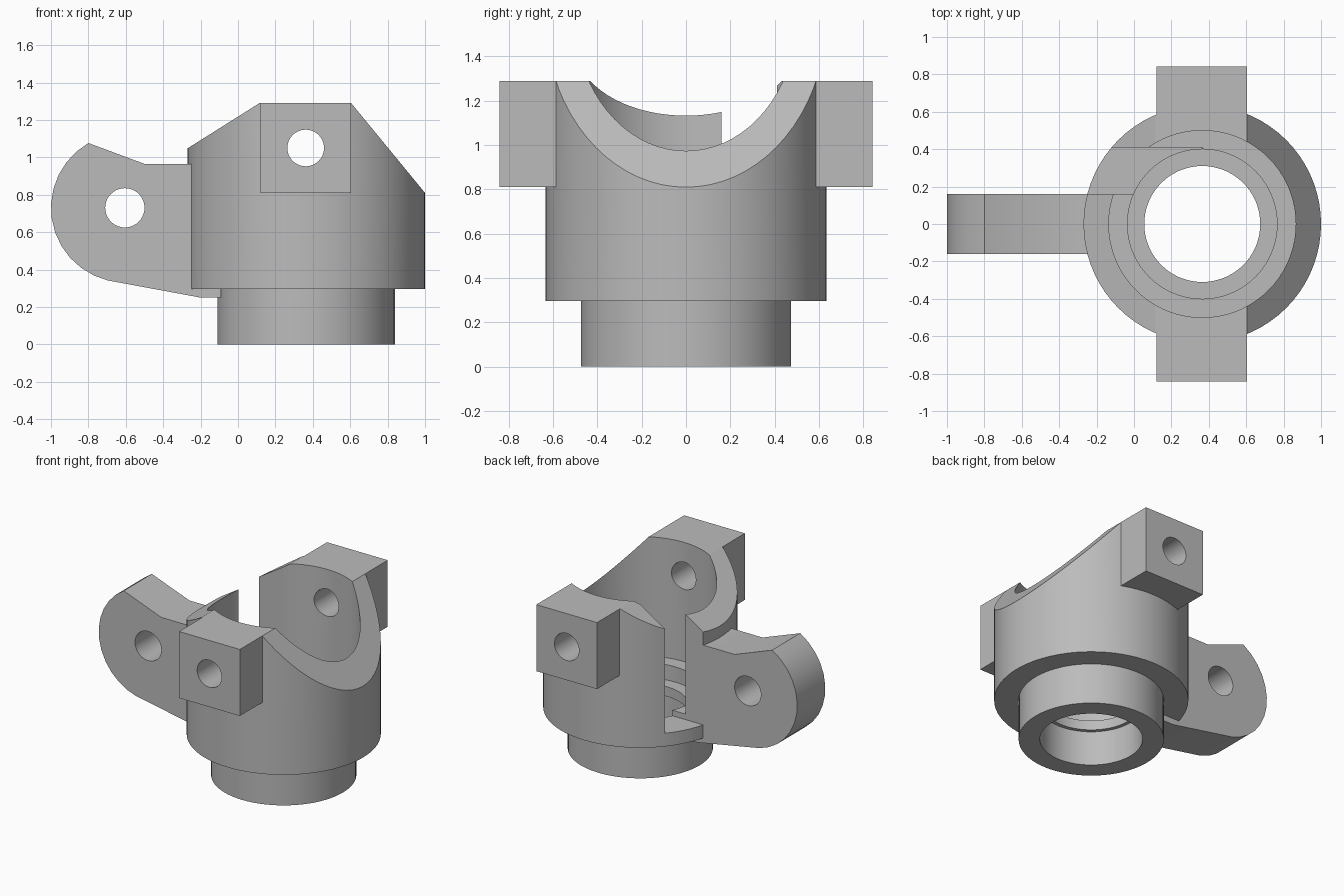
import bpy, bmesh, math
from mathutils import Matrix, Vector

cube = bpy.data.objects.get("Cube")
if cube:
    bpy.data.objects.remove(cube, do_unlink=True)

CX = 0.365      # axis of the tubular body
ARM_W = 0.16    # half thickness of the arm

grey = bpy.data.materials.new("plain grey")
grey.use_nodes = True
colour = (0.5, 0.5, 0.5, 1)
grey.diffuse_color = colour
grey.node_tree.nodes["Principled BSDF"].inputs["Base Color"].default_value = colour


def finish(name, bm):
    bmesh.ops.recalc_face_normals(bm, faces=bm.faces)
    mesh = bpy.data.meshes.new(name)
    bm.to_mesh(mesh)
    bm.free()
    mesh.materials.append(grey)
    ob = bpy.data.objects.new(name, mesh)
    bpy.context.collection.objects.link(ob)
    return ob


def lathe(name, profile, steps=72):
    """Closed (radius, z) profile turned about the body axis."""
    bm = bmesh.new()
    verts = [bm.verts.new((CX + r, 0, z)) for r, z in profile]
    edges = [bm.edges.new((a, b)) for a, b in zip(verts, verts[1:] + verts[:1])]
    bmesh.ops.spin(bm, geom=verts + edges, cent=(CX, 0, 0), axis=(0, 0, 1),
                   angle=math.tau, steps=steps, use_duplicate=False)
    bmesh.ops.remove_doubles(bm, verts=bm.verts, dist=0.0001)
    return finish(name, bm)


def prism(name, outline, y0, y1):
    """(x, z) outline extruded along y."""
    bm = bmesh.new()
    face = bm.faces.new([bm.verts.new((x, y0, z)) for x, z in outline])
    new = bmesh.ops.extrude_face_region(bm, geom=[face])["geom"]
    bmesh.ops.translate(bm, vec=Vector((0, y1 - y0, 0)),
                        verts=[g for g in new if isinstance(g, bmesh.types.BMVert)])
    return finish(name, bm)


def box(name, x0, x1, y0, y1, z0, z1):
    return prism(name, [(x0, z0), (x1, z0), (x1, z1), (x0, z1)], y0, y1)


def rod(name, x, z, radius, length):
    bm = bmesh.new()
    bmesh.ops.create_cone(bm, cap_ends=True, segments=40, radius1=radius, radius2=radius, depth=length,
                          matrix=Matrix.Translation((x, 0, z)) @ Matrix.Rotation(math.pi / 2, 4, "X"))
    return finish(name, bm)


def combine(target, other, operation):
    """Apply a boolean and drop the helper."""
    other.hide_render = True
    mod = target.modifiers.new(operation.lower(), "BOOLEAN")
    mod.operation, mod.solver, mod.object = operation, "EXACT", other
    bpy.context.view_layer.objects.active = target
    bpy.ops.object.modifier_apply(modifier=mod.name)
    bpy.data.objects.remove(other, do_unlink=True)


# Stepped tubular body with collar below
body = lathe("bracket_body", [
    (0.336, 0), (0.475, 0), (0.475, 0.295), (0.635, 0.295), (0.635, 1.29), (0.5, 1.29),
    (0.5, 0.43), (0.4, 0.43), (0.4, 0.32), (0.31, 0.32), (0.31, 0.25), (0.336, 0.25)])

# Sloping rim cuts either side of the flat top
combine(body, prism("left_slope_cut", [(0.605, 1.29), (1.1, 0.688), (1.1, 1.5), (0.605, 1.5)], -1, 1), "DIFFERENCE")
combine(body, prism("right_slope_cut", [(0.115, 1.29), (0.115, 1.5), (-0.4, 1.5), (-0.4, 0.966)], -1, 1), "DIFFERENCE")

# Rounded arm
start, end = math.radians(120), math.radians(256)
outline = [(-0.2, 0.965), (-0.5, 0.965)]
for i in range(13):
    a = start + (end - start) * i / 12
    outline.append((-0.6 + 0.4 * math.cos(a), 0.73 + 0.4 * math.sin(a)))
outline += [(-0.2, 0.25), (-0.09, 0.25), (-0.09, 0.35), (-0.2, 0.4)]
arm = prism("arm", outline, -ARM_W, ARM_W)
combine(arm, rod("arm_hole", -0.605, 0.73, 0.105, 1), "DIFFERENCE")
combine(body, arm, "UNION")

# Side lugs, then one pin hole through both
for side in (-1, 1):
    y0, y1 = sorted((side * 0.55, side * 0.843))
    combine(body, box("lug", 0.12, 0.605, y0, y1, 0.81, 1.29), "UNION")
combine(body, rod("pin_hole", 0.362, 1.05, 0.098, 2), "DIFFERENCE")

# Slot through the wall beside the arm
combine(body, box("slot_cut", -0.5, CX, ARM_W, 0.41, 0.39, 1.5), "DIFFERENCE")

bpy.ops.object.select_all(action="DESELECT")
body.select_set(True)
bpy.context.view_layer.objects.active = body
bpy.ops.object.shade_smooth_by_angle(angle=math.radians(28))
